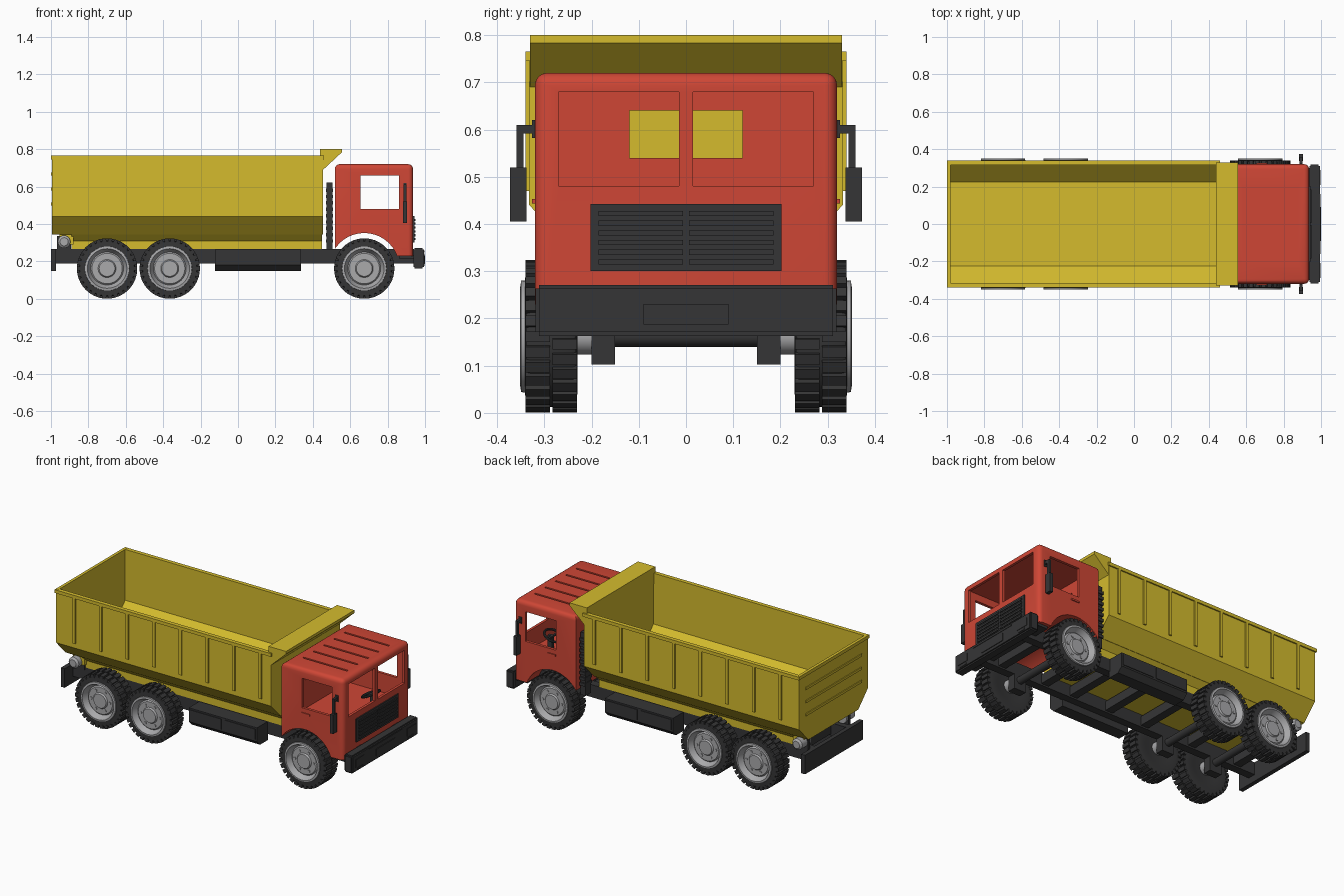
import bpy, bmesh, math
from mathutils import Matrix, Vector

if "Cube" in bpy.data.objects:
    bpy.data.objects.remove(bpy.data.objects["Cube"])

def material(name, rgb):
    m = bpy.data.materials.new(name)
    m.diffuse_color = (*rgb, 1)
    m.use_nodes = True
    m.node_tree.nodes["Principled BSDF"].inputs["Base Color"].default_value = m.diffuse_color
    return m

YELLOW = material("bed yellow", (0.66, 0.50, 0.027))
RED = material("cab red", (0.62, 0.062, 0.036))
DARK = material("dark grey", (0.036, 0.036, 0.037))
GREY = material("light grey", (0.40, 0.40, 0.41))

def finish(bm, name, mat, smooth=False):
    bmesh.ops.recalc_face_normals(bm, faces=bm.faces)
    me = bpy.data.meshes.new(name)
    bm.to_mesh(me)
    bm.free()
    ob = bpy.data.objects.new(name, me)
    bpy.context.collection.objects.link(ob)
    me.materials.append(mat)
    if smooth:
        select(ob)
        bpy.ops.object.shade_smooth_by_angle(angle=math.radians(35))
    return ob

def select(ob):
    bpy.ops.object.select_all(action='DESELECT')
    ob.select_set(True)
    bpy.context.view_layer.objects.active = ob

def add_box(bm, x0, x1, y0, y1, z0, z1, rot=None):
    m = Matrix.Translation(((x0+x1)/2, (y0+y1)/2, (z0+z1)/2)) @ Matrix.Diagonal((x1-x0, y1-y0, z1-z0, 1))
    bmesh.ops.create_cube(bm, size=1, matrix=(rot @ m) if rot else m)

def boxes(name, mat, items):
    bm = bmesh.new()
    for it in items:
        add_box(bm, *it)
    return finish(bm, name, mat)

def both(items):
    """Repeat boxes mirrored across y."""
    return items + [(a, b, -d, -c, e, f) for a, b, c, d, e, f in items]

def prism(name, mat, pts, axis, lo, hi):
    """Extrude a closed outline: axis x uses (y, z) points, axis y uses (x, z)."""
    bm = bmesh.new()
    def ring(t):
        return [bm.verts.new((t, a, b) if axis == 'x' else (a, t, b)) for a, b in pts]
    r0, r1 = ring(lo), ring(hi)
    bm.faces.new(r0)
    bm.faces.new(r1)
    for i in range(len(pts)):
        j = (i+1) % len(pts)
        bm.faces.new((r0[i], r0[j], r1[j], r1[i]))
    return finish(bm, name, mat)

def sym(half):
    return half + [(-y, z) for y, z in reversed(half)]

def cut(ob, cutters):
    for c in cutters:
        mod = ob.modifiers.new("cut", 'BOOLEAN')
        mod.operation, mod.solver, mod.object = 'DIFFERENCE', 'EXACT', c
        select(ob)
        bpy.ops.object.modifier_apply(modifier=mod.name)
        bpy.data.objects.remove(c)

def add_lathe(bm, profile, x, z, side, n=40):
    """Revolve (radius, y) points about an axis parallel to y."""
    rings = []
    for r, y in profile:
        k = 1 if r == 0 else n
        rings.append([bm.verts.new((x + r*math.cos(2*math.pi*i/n), side*y,
                                    z + r*math.sin(2*math.pi*i/n))) for i in range(k)])
    for a, b in zip(rings, rings[1:]):
        for i in range(n):
            j = (i+1) % n
            f = [a[i % len(a)], a[j % len(a)], b[j % len(b)], b[i % len(b)]]
            bm.faces.new(list(dict.fromkeys(f)))

def lathe(name, mat, profile, x, z, side, n=40):
    bm = bmesh.new()
    add_lathe(bm, profile, x, z, side, n)
    return finish(bm, name, mat, True)

# --- dump bed: hollow trough with sloping lower sides
bed = prism("dump_bed", YELLOW, sym([(.24, .345), (.332, .44), (.332, .764)]), 'x', -.995, .455)
cut(bed, [prism("bed_cavity", YELLOW, sym([(.225, .365), (.315, .455), (.315, .9)]), 'x', -.982, .44)])
boxes("bed_rim", YELLOW, both([(-1, .46, .315, .34, .745, .765)]) +
      [(-1, -.982, -.33, .33, .745, .7655)])
boxes("bed_side_ribs", YELLOW, both([(-.88+.1795*i, -.862+.1795*i, .33, .34, .47, .746) for i in range(8)]))
boxes("tailgate_ribs", YELLOW, [(-1, -.99, -.27, .27, z, z+.015) for z in (.5, .58, .66)])
prism("bed_visor", YELLOW, [(.438, .70), (.438, .80), (.555, .80), (.555, .783), (.455, .69)], 'y', -.33, .33)
prism("bed_subframe", YELLOW, sym([(.2, .266), (.2, .31), (.24, .347)]), 'x', -.89, .448)

# --- cab: rounded shell with openings
bm = bmesh.new()
add_box(bm, .518, .936, -.32, .32, .23, .72)
edges = [e for e in bm.edges if all(v.co.z > .7 for v in e.verts)
         or all(v.co.x > .9 for v in e.verts) and abs(e.verts[0].co.z - e.verts[1].co.z) > .1]
bmesh.ops.bevel(bm, geom=edges, offset=.026, segments=4, profile=.5, affect='EDGES')
cab = finish(bm, "cab", RED)
arch = [(.675 + .187*math.cos(t), .165 + .187*math.sin(t))
        for t in [2*math.pi*i/40 for i in range(40)]]
openings = [(.535, .92, -.303, .303, .365, .703),       # interior
            (.655, .86, -.4, .4, .48, .66),             # side windows
            (.9, 1, .015, .27, .48, .68),               # windscreens
            (.9, 1, -.27, -.015, .48, .68),
            (.5, .55, -.12, .12, .54, .64),             # rear window
            (.45, .56, -.4, .4, .2, .27)]               # lower rear notch
cut(cab, [boxes("cab_cutter", RED, [o]) for o in openings] +
    [prism("arch_cutter", RED, arch, 'y', -.4, .4)] +
    [boxes("roof_groove_cutter", RED, [(.58, .88, y-.006, y+.006, .712, .8)])
     for y in (-.2, -.1, 0, .1, .2)])
select(cab)
bpy.ops.object.shade_smooth_by_angle(angle=math.radians(35))
boxes("door_handles", RED, both([(.655, .71, .318, .326, .443, .453)]))

# --- grille with slats
boxes("grille", DARK, [(.93, .943, -.202, .202, .30, .442)] +
      both([(.94, .948, .006, .185, .314+.0205*i, .325+.0205*i) for i in range(6)]))

# --- front bumper with shallow plates
bm = bmesh.new()
add_box(bm, .937, .995, -.319, .319, .163, .271)
bmesh.ops.bevel(bm, geom=bm.edges[:], offset=.008, segments=2, affect='EDGES')
finish(bm, "front_bumper", DARK, True)
boxes("bumper_plates", DARK, [(.99, .999, -.09, .09, .187, .231), (.99, .998, -.16, .16, .248, .258)] +
      both([(.99, .998, .208, .29, .195, .241), (.99, .998, .218, .27, .176, .186)]))
boxes("cab_underplate", DARK, [(.86, .938, -.3, .3, .215, .231)])

# --- mirrors on bent arms
boxes("mirrors", DARK, both([(.882, .904, .338, .373, .405, .52), (.886, .9, .344, .359, .515, .61),
                             (.886, .9, .318, .359, .592, .61), (.884, .902, .316, .326, .582, .62)]))

# --- steering wheel
bpy.ops.mesh.primitive_torus_add(major_radius=.052, minor_radius=.007, major_segments=24, minor_segments=8,
                                 location=(.82, .11, .445), rotation=(0, math.radians(-25), 0))
wheel = bpy.context.object
wheel.name = "steering_wheel"
wheel.data.materials.append(DARK)
boxes("steering_column", DARK, [(.815, .827, .06, .16, .438, .448), (.82, .85, .1, .12, .36, .445)])

# --- ladder chassis
boxes("chassis_rails", DARK, both([(-.98, .94, .15, .2, .19, .266)]))
boxes("chassis_crossmembers", DARK, [(x-.025, x+.025, -.155, .155, .2, .255)
                                     for x in (-.85, -.53, -.2, .05, .3, .5, .8)])
boxes("rear_bumper", DARK, [(-1, -.974, -.28, .28, .15, .266)])
boxes("axle_brackets", DARK, both([(x-.04, x+.04, .15, .2, .102, .2) for x in (-.7, -.365, .675)]))

# --- side tool boxes with tapered bottoms
for s, tag in ((1, "left"), (-1, "right")):
    prism(tag + "_tool_box", DARK, [(s*.195, .15), (s*.27, .15), (s*.3, .18), (s*.3, .264), (s*.195, .264)],
          'x', -.122, .338)
    boxes(tag + "_tool_box_lids", DARK, [(a, a+.21, min(s*.298, s*.304), max(s*.298, s*.304), .19, .255)
                                         for a in (-.112, .118)])

# --- ribbed intake stack behind the cab
boxes("intake_stack", DARK, [(.472, .505, .24, .295, .24, .622)] +
      [(.470, .507, .236, .304, .30+.034*i, .318+.034*i) for i in range(9)])

# --- bed hinge
for s, tag in ((1, "left"), (-1, "right")):
    lathe(tag + "_hinge_pin", GREY, [(0, .17), (.034, .17), (.034, .255), (.022, .265), (0, .265)],
          -.93, .305, s, 24)
boxes("hinge_brackets", DARK, both([(-.968, -.892, .185, .205, .25, .335)]))
boxes("hinge_lugs", YELLOW, both([(-.955, -.88, .206, .225, .29, .35)]))

# --- wheels and axles
TYRE = [(0, .24), (.085, .236), (.12, .23), (.146, .233), (.15, .24), (.15, .33), (.145, .339), (.117, .341), (.1, .3)]
RIM = [(.119, .338), (.118, .349), (.106, .351), (.1, .338), (.088, .318), (.081, .325),
       (.048, .325), (.042, .334), (0, .334)]
TREADS = 30
for x, tag in ((.675, "front"), (-.365, "middle"), (-.7, "rear")):
    z = .162
    lathe(tag + "_axle", DARK, [(0, -.235), (.022, -.235), (.022, .235), (0, .235)], x, z, 1, 16)
    for s, side in ((1, "left"), (-1, "right")):
        bm = bmesh.new()
        add_lathe(bm, TYRE, x, z, s)
        for row, (y0, y1) in enumerate(((.231, .283), (.288, .340))):
            for i in range(TREADS):
                rot = Matrix.Translation((x, 0, z)) @ Matrix.Rotation((i + row/2)*2*math.pi/TREADS, 4, 'Y')
                a, b = sorted((s*y0, s*y1))
                add_box(bm, -.0115, .0115, a, b, .14, .161, rot)
        finish(bm, f"{tag}_{side}_tyre", DARK, True)
        lathe(f"{tag}_{side}_rim", GREY, RIM, x, z, s)
        lathe(f"{tag}_{side}_hub", GREY, [(0, .2), (.038, .2), (.038, .24), (0, .24)], x, z, s, 24)
        bm = bmesh.new()
        for i in range(6):
            t = math.pi*i/3
            add_lathe(bm, [(.008, .32), (.008, .329), (0, .329)], x+.063*math.cos(t), z+.063*math.sin(t), s, 8)
        finish(bm, f"{tag}_{side}_bolts", GREY)
